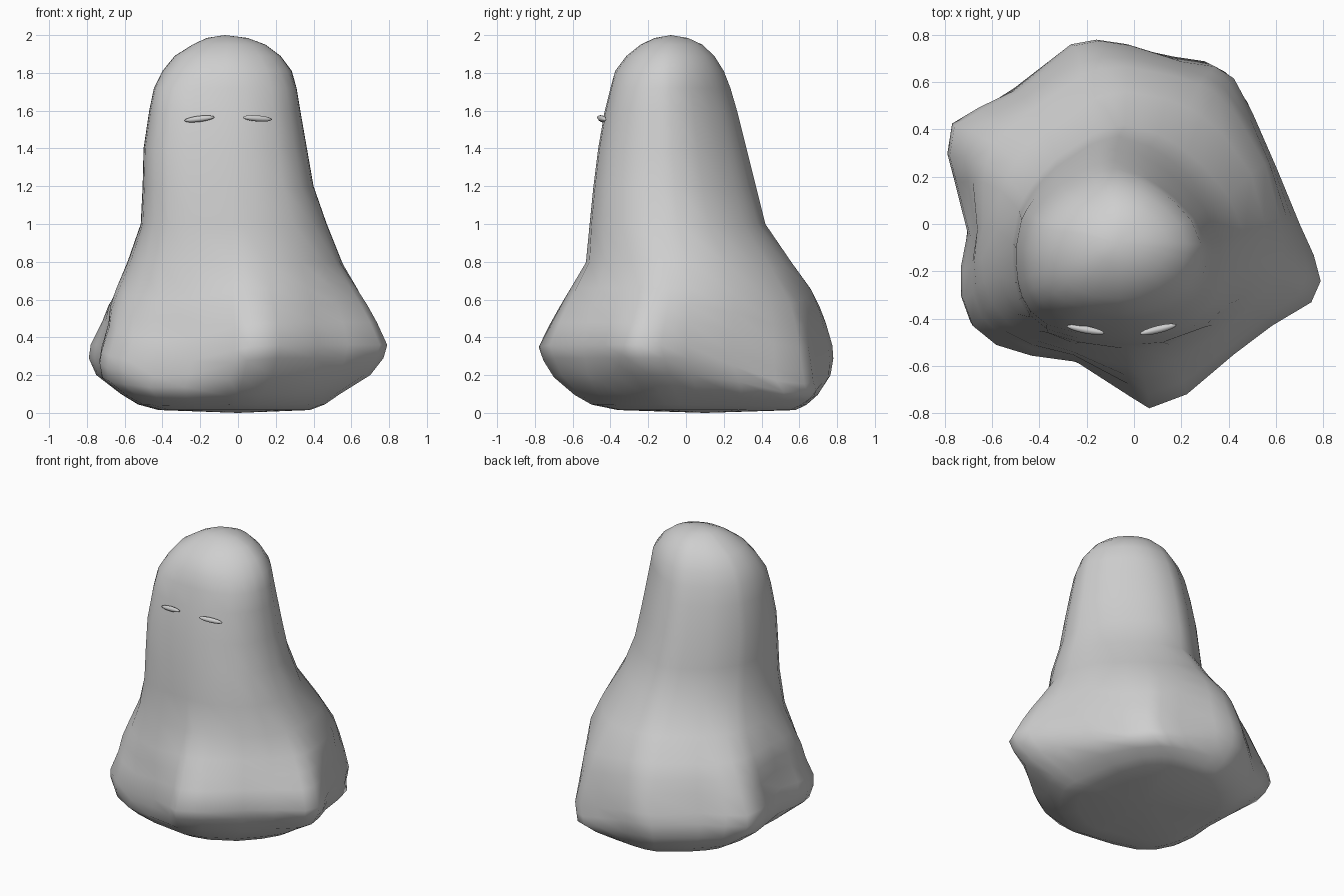
import bpy, bmesh, math
from mathutils import Vector

if "Cube" in bpy.data.objects:
    bpy.data.objects.remove(bpy.data.objects["Cube"])

def material(name, c):
    m = bpy.data.materials.new(name)
    m.diffuse_color = (c, c, c, 1)
    m.use_nodes = True
    m.node_tree.nodes["Principled BSDF"].inputs["Base Color"].default_value = m.diffuse_color
    return m

body_grey = material("light grey", 0.62)

# Irregular hem outline, seen from above
HEM = [(-.15, .78), (-.02, .76), (.2, .69), (.34, .67), (.42, .62), (.5, .47), (.6, .24),
       (.7, 0), (.76, -.13), (.79, -.24), (.75, -.33), (.58, -.43), (.42, -.55), (.22, -.72),
       (.06, -.78), (-.02, -.73), (-.25, -.58), (-.44, -.555), (-.59, -.51), (-.69, -.43),
       (-.73, -.32), (-.73, -.2), (-.7, -.05), (-.76, .18), (-.79, .29), (-.77, .42),
       (-.65, .49), (-.5, .56), (-.26, .76)]
# Body extents by height: z, x min, x max, y min, y max
PROFILE = [(.015, -.42, .38, -.36, .58), (.045, -.53, .46, -.5, .64), (.1, -.62, .54, -.59, .7),
           (.2, -.75, .7, -.7, .765), (.29, -.79, .77, -.755, .78), (.36, -.78, .79, -.78, .775),
           (.48, -.72, .735, -.72, .74), (.57, -.685, .685, -.67, .705), (.66, -.645, .63, -.615, .665),
           (.8, -.585, .55, -.53, .56),
           (1.0, -.515, .47, -.51, .42), (1.2, -.505, .4, -.49, .37), (1.4, -.5, .365, -.465, .32),
           (1.6, -.47, .33, -.43, .27), (1.72, -.445, .31, -.4, .235), (1.81, -.4, .285, -.375, .2),
           (1.89, -.335, .225, -.315, .15), (1.95, -.24, .145, -.24, .085), (1.985, -.165, .05, -.165, .01)]

def rounded(a, powers):
    """Unit superellipse whose roundness differs in each quadrant."""
    c, s = math.cos(a), math.sin(a)
    n = powers[(2 if s < 0 else 0) + (1 if c < 0 else 0)]
    r = (abs(c) ** n + abs(s) ** n) ** (-1 / n)
    return c * r, s * r

def smooth(t):
    t = min(1, max(0, t))
    return t * t * (3 - 2 * t)

def section(z):
    """Blend the folded hem into a rounder shape above, and into a soft foot below."""
    if z < .3:
        t, powers = .7 * smooth((.32 - z) / .25), (3, 2.3, 2.5, 3.2)
    else:
        t = smooth((z - .32) / .58)
        low, mid, top = (2, 1.7, 2, 2.7), (1.45, 1.65, 2.5, 3.3), (1.6, 1.7, 2.1, 2.6)
        k = smooth((z - .6) / .5)
        powers = [a + (b - a) * k for a, b in zip(low, mid)] if z < 1.8 else top
    pts = []
    for x, y in HEM:
        u, v = x / .79, y / .78
        p, q = rounded(math.atan2(v, u), powers)
        pts.append((u + (p - u) * t, v + (q - v) * t))
    return pts

def fit(values, lo, hi):
    a, b = min(values), max(values)
    return [lo + (v - a) / (b - a) * (hi - lo) for v in values]

def droop(x, y, z):
    """Two parts of the hem hang lower: back right and front left."""
    drop = 0
    for angle, amount in ((55, .14), (-125, .1)):
        away = abs(math.degrees(math.atan2(y, x)) - angle) / 50
        drop += amount * smooth(1 - away)
    return z - drop * smooth(z / .32) * smooth((1.0 - z) / .6)

def finish(bm, name):
    bmesh.ops.recalc_face_normals(bm, faces=bm.faces)
    for f in bm.faces:
        f.smooth = True
    me = bpy.data.meshes.new(name)
    bm.to_mesh(me)
    bm.free()
    me.materials.append(body_grey)
    ob = bpy.data.objects.new(name, me)
    bpy.context.collection.objects.link(ob)
    return ob

# Draped body
bm = bmesh.new()
rings = []
for z, x0, x1, y0, y1 in PROFILE:
    pts = section(z)
    xs = fit([p[0] for p in pts], x0, x1)
    ys = fit([p[1] for p in pts], y0, y1)
    rings.append([bm.verts.new((x, y, droop(x, y, z))) for x, y in zip(xs, ys)])
count = len(HEM)
for a, b in zip(rings, rings[1:]):
    for i in range(count):
        j = (i + 1) % count
        bm.faces.new((a[i], a[j], b[j], b[i]))
for ring, tip in ((rings[0], (0, .1, 0)), (rings[-1], (-.07, -.08, 2))):
    v = bm.verts.new(tip)
    for i in range(count):
        bm.faces.new((ring[i], ring[(i + 1) % count], v))
finish(bm, "body")

# Narrow eyes: flattened ellipsoids lying along a short line
def eye(name, a, b):
    a, b = Vector(a), Vector(b)
    bm = bmesh.new()
    bmesh.ops.create_uvsphere(bm, u_segments=16, v_segments=8, radius=1)
    for v in bm.verts:
        v.co = Vector((v.co.x * (b - a).length / 2, v.co.y * .016, v.co.z * .016))
    ob = finish(bm, name)
    ob.location = (a + b) / 2
    ob.rotation_mode = 'QUATERNION'
    ob.rotation_quaternion = Vector((1, 0, 0)).rotation_difference(b - a)

eye("left_eye", (-.285, -.432, 1.547), (-.125, -.462, 1.566))
eye("right_eye", (.025, -.465, 1.565), (.18, -.427, 1.553))
